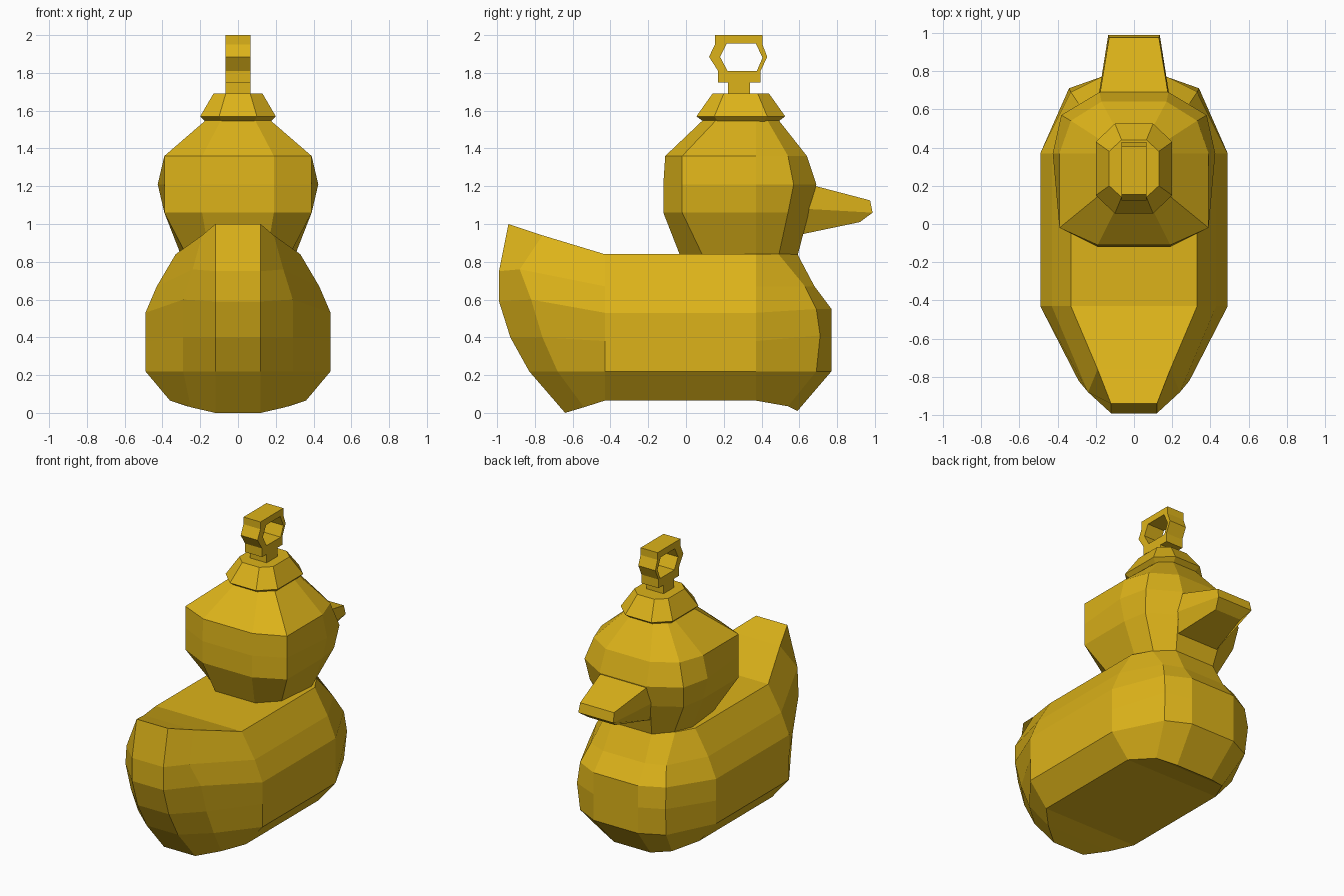
import bpy
import bmesh
import math

if "Cube" in bpy.data.objects:
    bpy.data.objects.remove(bpy.data.objects["Cube"])

gold = bpy.data.materials.new("gold")
gold.diffuse_color = (0.72, 0.45, 0.01, 1)
gold.use_nodes = True
gold.node_tree.nodes["Principled BSDF"].inputs["Base Color"].default_value = gold.diffuse_color


def loft(name, levels):
    """Skin stacked rings; each ring is its right half, mirrored in x."""
    bm = bmesh.new()
    rings = []
    n = len(levels[0])
    for half in levels:
        right = [bm.verts.new(p) for p in half]
        left = [bm.verts.new((-x, y, z)) for x, y, z in half]
        rings.append(right + left[::-1])
    m = 2 * n
    for a, b in zip(rings, rings[1:]):
        for i in range(m):
            j = (i + 1) % m
            bm.faces.new((a[i], a[j], b[j], b[i]))
    # caps are strips of quads running across the model
    for ring in (rings[0], rings[-1]):
        for i in range(n - 1):
            bm.faces.new((ring[i], ring[i + 1], ring[m - 2 - i], ring[m - 1 - i]))
    bmesh.ops.recalc_face_normals(bm, faces=bm.faces)
    mesh = bpy.data.meshes.new(name)
    bm.to_mesh(mesh)
    bm.free()
    mesh.materials.append(gold)
    obj = bpy.data.objects.new(name, mesh)
    bpy.context.collection.objects.link(obj)
    return obj


def flat(z, pts):
    return [(x, y, z) for x, y in pts]


# Body with raised tail, half rings from tail to chest
loft("body", [
    [(.12, -.64, 0), (.25, -.54, .03), (.36, -.43, .065),
     (.36, .37, .065), (.27, .54, .035), (.14, .59, .01)],
    flat(.22, [(.12, -.83), (.29, -.68), (.49, -.43), (.49, .37), (.33, .69), (.17, .77)]),
    [(.12, -.93, .40), (.29, -.76, .40), (.49, -.43, .38),
     (.49, .37, .38), (.34, .71, .41), (.17, .77, .4)],
    [(.12, -.99, .59), (.29, -.82, .60), (.49, -.43, .53),
     (.49, .37, .53), (.33, .69, .55), (.17, .77, .55)],
    [(.12, -.99, .75), (.24, -.88, .76), (.43, -.43, .67),
     (.43, .37, .67), (.29, .63, .67), (.16, .68, .67)],
    [(.12, -.94, 1.0), (.19, -.76, .94), (.33, -.43, .84),
     (.33, .37, .84), (.26, .49, .84), (.15, .59, .84)],
])

# Head, half rings from nape to face
loft("head", [
    flat(.83, [(.15, -.03), (.27, .09), (.30, .37), (.25, .49), (.15, .59)]),
    flat(1.06, [(.19, -.12), (.39, -.02), (.39, .37), (.36, .54), (.18, .65)]),
    flat(1.21, [(.19, -.12), (.39, -.02), (.425, .37), (.38, .57), (.18, .69)]),
    flat(1.36, [(.19, -.11), (.39, -.02), (.39, .37), (.33, .54), (.17, .64)]),
    flat(1.55, [(.09, .09), (.17, .16), (.17, .37), (.16, .43), (.09, .49)]),
])

# Beak
loft("beak", [
    [(.18, .67, 1.205), (.19, .64, 1.08), (.16, .61, .945)],
    [(.13, .975, 1.125), (.135, .988, 1.06), (.10, .92, 1.01)],
])


# Octagonal cap
def octagon(hx, hy, cx, cy, mid=.29):
    return [(cx, mid - hy), (hx, mid - cy), (hx, mid + cy), (cx, mid + hy)]


loft("cap", [
    flat(1.54, octagon(.17, .195, .085, .12)),
    flat(1.57, octagon(.20, .235, .10, .14)),
    flat(1.69, octagon(.13, .15, .065, .09)),
])

# Hanging loop with stem, an extruded outline with a hole
outline = [(.222, 1.68), (.339, 1.68), (.339, 1.75), (.395, 1.75), (.395, 1.81),
           (.43, 1.885), (.405, 1.95), (.405, 2.0), (.153, 2.0), (.153, 1.95),
           (.122, 1.885), (.17, 1.81), (.17, 1.75), (.222, 1.75)]
hole = [(.22, 1.81), (.375, 1.81), (.405, 1.88), (.37, 1.955), (.215, 1.955), (.18, 1.885)]
curve = bpy.data.curves.new("hanging_loop", "CURVE")
curve.dimensions = "2D"
curve.fill_mode = "BOTH"
curve.extrude = .065
for pts in (outline, hole):
    spline = curve.splines.new("POLY")
    spline.points.add(len(pts) - 1)
    for point, (y, z) in zip(spline.points, pts):
        point.co = (y, z, 0, 1)
    spline.use_cyclic_u = True
curve.materials.append(gold)
loop = bpy.data.objects.new("hanging_loop", curve)
loop.rotation_euler = (math.pi / 2, 0, math.pi / 2)
bpy.context.collection.objects.link(loop)
bpy.context.view_layer.objects.active = loop
loop.select_set(True)
bpy.ops.object.convert(target="MESH")
bpy.ops.object.shade_flat()
